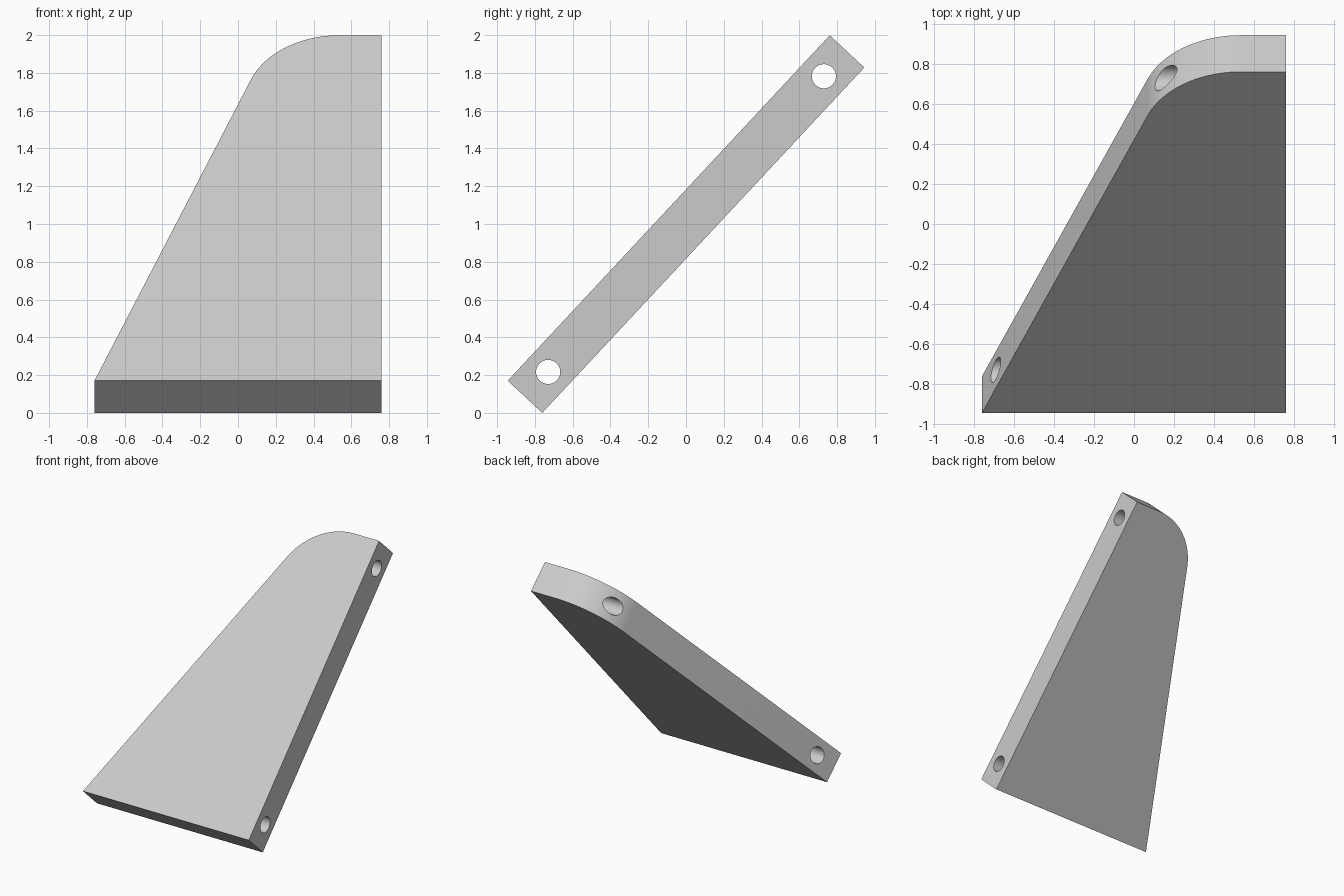
import bpy
import bmesh
from math import atan2, cos, sin, tan, pi, radians
from mathutils import Matrix, Vector

cube = bpy.data.objects.get("Cube")
if cube:
    bpy.data.objects.remove(cube, do_unlink=True)

TILT = radians(47)
LENGTH, THICK, HALF_W = 2.5, 0.25, 0.76
CORNER_X, FILLET = 0.19, 0.5
HOLE_R = 0.064
HOLE_POSITIONS = (0.18, 2.32)

# Plain grey finish
grey = bpy.data.materials.new("light_grey")
grey.use_nodes = True
colour = (0.6, 0.6, 0.6, 1)
grey.diffuse_color = colour
grey.node_tree.nodes["Principled BSDF"].inputs["Base Color"].default_value = colour


def make_object(name, bm):
    bmesh.ops.recalc_face_normals(bm, faces=bm.faces)
    mesh = bpy.data.meshes.new(name)
    bm.to_mesh(mesh)
    bm.free()
    mesh.materials.append(grey)
    obj = bpy.data.objects.new(name, mesh)
    bpy.context.collection.objects.link(obj)
    return obj


# Panel outline: slanted side, rounded shoulder, straight side
slant = atan2(LENGTH, CORNER_X + HALF_W)
centre = Vector((CORNER_X + FILLET * tan(slant / 2), LENGTH - FILLET))
steps = 32
outline = [(-HALF_W, 0), (HALF_W, 0), (HALF_W, LENGTH)]
for i in range(steps + 1):
    a = pi / 2 + slant * i / steps
    outline.append((centre.x + FILLET * cos(a), centre.y + FILLET * sin(a)))

bm = bmesh.new()
face = bm.faces.new([bm.verts.new((x, y, 0)) for x, y in outline])
solid = bmesh.ops.extrude_face_region(bm, geom=[face])
moved = [v for v in solid["geom"] if isinstance(v, bmesh.types.BMVert)]
bmesh.ops.translate(bm, verts=moved, vec=(0, 0, -THICK))
panel = make_object("tilted_panel", bm)

# Cross holes through the width
bm = bmesh.new()
for y in HOLE_POSITIONS:
    place = Matrix.Translation((0, y, -THICK / 2)) @ Matrix.Rotation(pi / 2, 4, "Y")
    bmesh.ops.create_cone(bm, cap_ends=True, segments=48, radius1=HOLE_R,
                          radius2=HOLE_R, depth=3, matrix=place)
cutter = make_object("hole_cutter", bm)
cutter.hide_render = True

cut = panel.modifiers.new("cross_holes", "BOOLEAN")
cut.operation = "DIFFERENCE"
cut.solver = "EXACT"
cut.object = cutter
bpy.ops.object.select_all(action="DESELECT")
bpy.context.view_layer.objects.active = panel
panel.select_set(True)
bpy.ops.object.modifier_apply(modifier=cut.name)
bpy.data.objects.remove(cutter, do_unlink=True)

# Lean the panel back so its lower edge rests on the ground
panel.data.transform(
    Matrix.Translation((0, -(LENGTH * cos(TILT) + THICK * sin(TILT)) / 2, THICK * cos(TILT)))
    @ Matrix.Rotation(TILT, 4, "X"))
bpy.ops.object.shade_smooth_by_angle(angle=radians(30))
